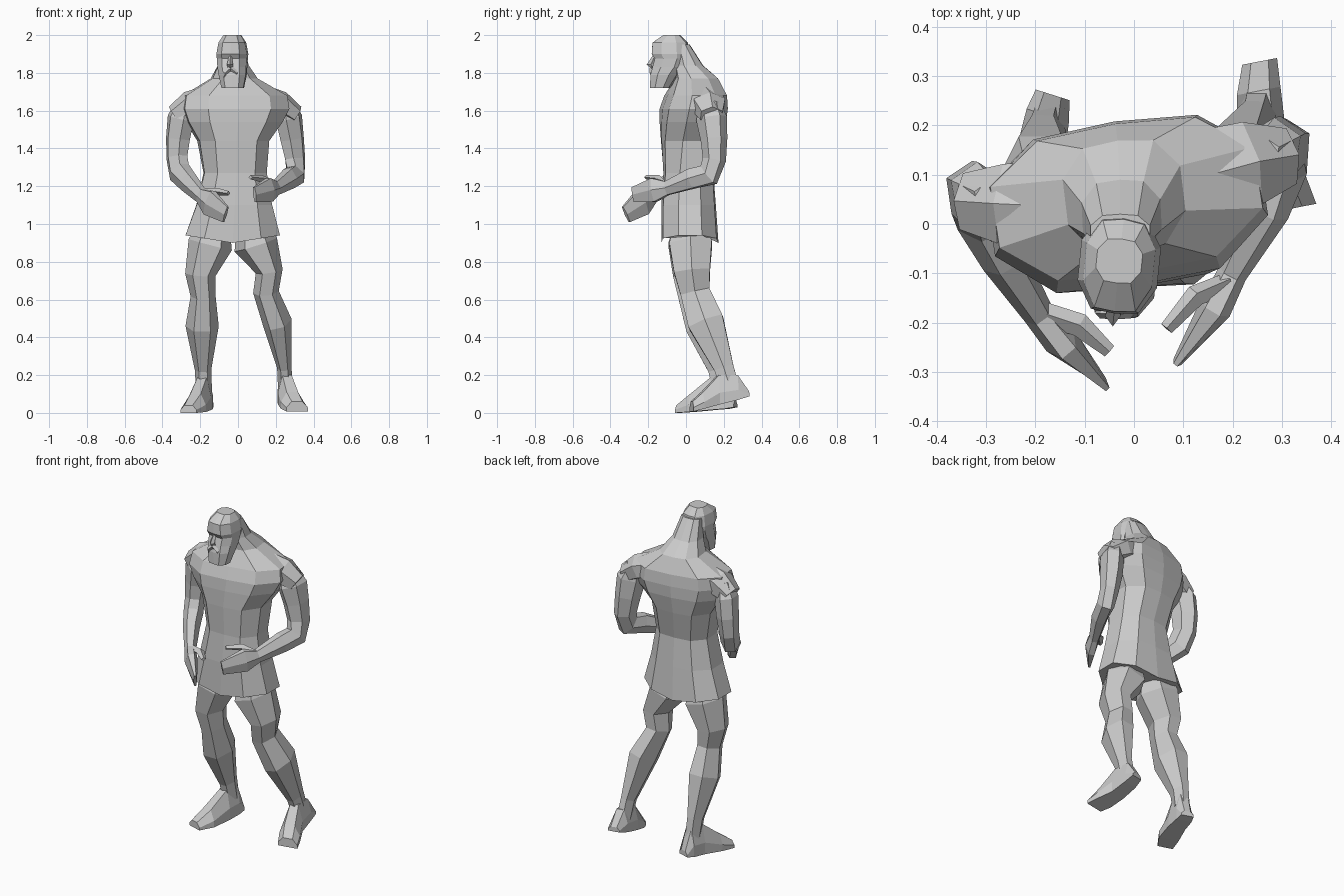
import bpy, bmesh, math
from mathutils import Vector, Matrix


def loft(name, rings):
    """Skin equal-sized closed rings of points and cap both ends."""
    bm = bmesh.new()
    vr = [[bm.verts.new(p) for p in r] for r in rings]
    n = len(vr[0])
    for a, b in zip(vr, vr[1:]):
        for i in range(n):
            j = (i + 1) % n
            bm.faces.new((a[i], a[j], b[j], b[i]))
    bm.faces.new(vr[0])
    bm.faces.new(vr[-1])
    bmesh.ops.recalc_face_normals(bm, faces=bm.faces)
    me = bpy.data.meshes.new(name)
    bm.to_mesh(me)
    bm.free()
    ob = bpy.data.objects.new(name, me)
    bpy.context.collection.objects.link(ob)
    return ob


# Half-outline mirrored into a boxy ten-sided section
HALF = [(0, -1), (.6, -.95), (1, -.4), (1, .42), (.6, .93), (0, 1)]
SECTION = HALF + [(-x, y) for x, y in HALF[-2:0:-1]]


def stack(name, specs):
    """Horizontal sections: z, centre x, front y, back y, half width, yaw."""
    rings = []
    for z, cx, yf, yb, rx, yaw in specs:
        cy, ry, rot = (yf + yb) / 2, (yb - yf) / 2, Matrix.Rotation(yaw, 3, 'Z')
        rings.append([rot @ Vector((x * rx, y * ry, 0)) + Vector((cx, cy, z))
                      for x, y in SECTION])
    return loft(name, rings)


def limb(name, path, ref, sides=6):
    """Tube along x, y, z with radii along ref and across it."""
    pts = [Vector(p[:3]) for p in path]
    rings = []
    for i, p in enumerate(path):
        a, b = pts[max(i - 1, 0)], pts[min(i + 1, len(pts) - 1)]
        t = ((b - pts[i]).normalized() + (pts[i] - a).normalized()).normalized()
        u = Vector(ref)
        u = (u - t * u.dot(t)).normalized()
        v = t.cross(u)
        rings.append([pts[i] + u * p[3] * math.cos(k * math.tau / sides)
                      + v * p[4] * 1.1 * math.sin(k * math.tau / sides)
                      for k in range(sides)])
    return loft(name, rings)


def foot(name, path):
    """Heel-to-toe sections: x, y, sole z, top z, half width."""
    d = (Vector(path[-1][:2]) - Vector(path[0][:2])).normalized()
    s = Vector((-d.y, d.x))
    rings = []
    for x, y, zb, zt, w in path:
        rings.append([(x + s.x * w * k, y + s.y * w * k, zb + (zt - zb) * h)
                      for k, h in ((-1, 0), (1, 0), (1, .4), (.5, 1), (-.5, 1), (-1, .4))])
    return loft(name, rings)


# Torso with flared tunic hem and sloping shoulders; hem dips front and back
torso = stack("torso", [
    (.90, -.028, -.13, .172, .25, 0),
    (1.10, -.02, -.13, .158, .20, .02),
    (1.27, -.015, -.12, .145, .165, .05),
    (1.44, -.025, -.13, .185, .185, .1),
    (1.54, -.02, -.13, .205, .25, .13),
    (1.61, -.015, -.125, .21, .28, .15),
    (1.68, -.015, -.10, .205, .27, .15),
    (1.77, -.02, -.055, .17, .12, .12),
    (1.84, -.025, -.06, .09, .08, .05),
    (1.95, -.028, -.06, .02, .06, 0)])
for v in torso.data.vertices:
    if v.co.z < .95:
        v.co.z += .04 * min(1, abs(v.co.x + .028) / .25)

# Head with brow ledge and square beard
stack("head", [
    (1.72, -.028, -.19, -.085, .058, -.1),
    (1.79, -.028, -.188, -.04, .072, -.1),
    (1.83, -.03, -.178, -.005, .076, -.1),
    (1.875, -.03, -.165, .012, .079, -.1),
    (1.90, -.03, -.182, .018, .081, -.1),
    (1.96, -.03, -.178, .01, .07, -.1),
    (2.0, -.03, -.12, -.03, .046, -.1)])
limb("nose", [(-.04, -.165, 1.89, .008, .01), (-.043, -.186, 1.845, .016, .02),
              (-.04, -.172, 1.825, .014, .01)], (1, 0, 0), 4)
for side in (-1, 1):
    limb("moustache", [(-.04, -.183, 1.825, .01, .012),
                       (-.038 + side * .03, -.18, 1.80, .012, .012),
                       (-.036 + side * .038, -.17, 1.76, .004, .006)], (0, 1, 0), 4)

# Shoulders bridge chest and arms
limb("left_shoulder", [(.12, .09, 1.66, .08, .10), (.225, .12, 1.63, .074, .09),
                       (.305, .135, 1.575, .055, .06)], (0, 0, 1))
limb("right_shoulder", [(-.14, .035, 1.66, .08, .10), (-.255, .04, 1.63, .074, .085),
                        (-.335, .045, 1.575, .055, .06)], (0, 0, 1))

# Arms run shoulder, elbow, wrist, flattened hand
limb("left_arm", [
    (.25, .13, 1.64, .045, .05), (.27, .135, 1.56, .066, .08),
    (.287, .148, 1.45, .062, .068), (.303, .15, 1.34, .052, .06),
    (.305, .12, 1.26, .05, .062), (.27, .03, 1.24, .047, .055),
    (.20, -.10, 1.19, .03, .038), (.165, -.17, 1.18, .034, .066),
    (.088, -.28, 1.155, .01, .042)], (.83, -.55, 0))
limb("left_thumb", [(.19, -.12, 1.21, .022, .02), (.125, -.145, 1.24, .022, .018),
                    (.066, -.212, 1.248, .014, .01)], (.83, -.55, 0), 4)
limb("right_arm", [
    (-.28, .04, 1.64, .045, .05), (-.303, .045, 1.56, .066, .08),
    (-.318, .055, 1.45, .063, .07), (-.323, .048, 1.35, .055, .062),
    (-.31, .015, 1.275, .055, .066), (-.265, -.07, 1.225, .047, .056),
    (-.195, -.18, 1.15, .032, .04), (-.15, -.235, 1.112, .036, .072),
    (-.065, -.318, 1.05, .01, .048)], (-.83, -.55, 0))
limb("right_thumb", [(-.19, -.18, 1.165, .024, .02), (-.11, -.205, 1.172, .024, .018),
                     (-.05, -.258, 1.163, .014, .01)], (-.83, -.55, 0), 4)

# Legs run hip, knee, calf, ankle
limb("left_leg", [
    (.08, .02, .98, .09, .09), (.094, .025, .89, .118, .118),
    (.165, .032, .75, .072, .10), (.148, .048, .64, .068, .082),
    (.208, .105, .48, .078, .10), (.245, .20, .24, .038, .055),
    (.252, .235, .13, .04, .05)], (1, 0, 0))
limb("right_leg", [
    (-.13, .02, .98, .09, .09), (-.147, .02, .89, .118, .118),
    (-.20, .025, .73, .08, .098), (-.185, .035, .62, .066, .08),
    (-.19, .09, .46, .088, .097), (-.185, .17, .23, .044, .055),
    (-.18, .19, .12, .042, .05)], (1, 0, 0))

# Feet
foot("left_foot", [
    (.255, .33, .088, .115, .036), (.253, .27, .07, .20, .045),
    (.26, .17, .045, .20, .05), (.288, .085, .022, .11, .062),
    (.313, .03, .008, .06, .058)])
foot("right_foot", [
    (-.165, .262, .03, .06, .036), (-.175, .22, .022, .19, .045),
    (-.19, .14, .015, .19, .05), (-.225, .03, .005, .10, .058),
    (-.262, -.045, 0, .04, .045)])
